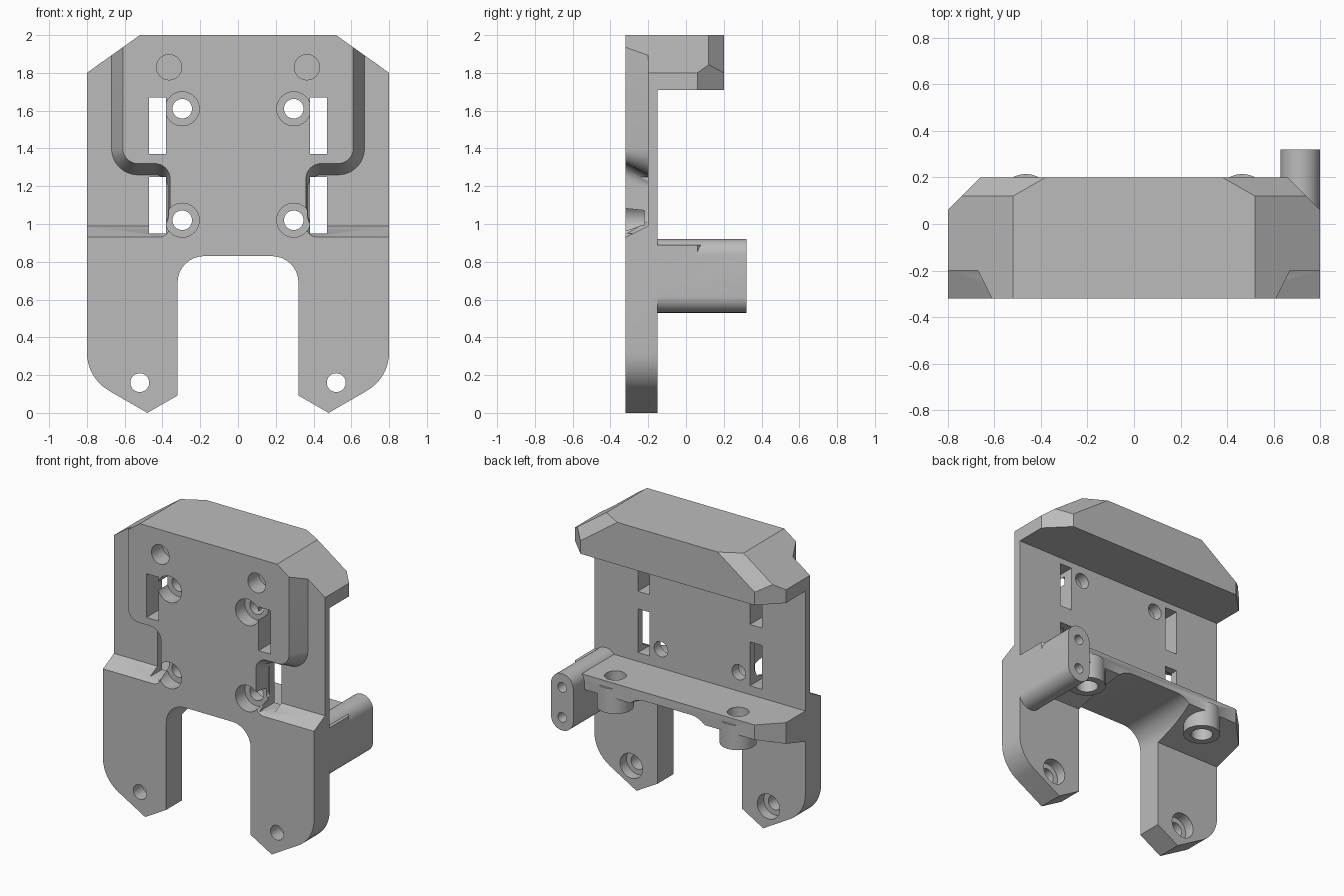
import bpy, bmesh
from math import pi, cos, sin, radians

if "Cube" in bpy.data.objects:
    bpy.data.objects.remove(bpy.data.objects["Cube"], do_unlink=True)

FRONT, BACK, DEEP = -0.32, -0.15, -0.2

grey = bpy.data.materials.new("plain grey")
grey.use_nodes = True
grey.diffuse_color = (0.5, 0.5, 0.5, 1)
grey.node_tree.nodes["Principled BSDF"].inputs["Base Color"].default_value = (0.5, 0.5, 0.5, 1)


def finish(name, bm):
    bmesh.ops.recalc_face_normals(bm, faces=bm.faces)
    mesh = bpy.data.meshes.new(name)
    bm.to_mesh(mesh)
    bm.free()
    mesh.materials.append(grey)
    ob = bpy.data.objects.new(name, mesh)
    bpy.context.scene.collection.objects.link(ob)
    return ob


def loft(name, rings):
    """Closed solid through rings of equal point count."""
    bm = bmesh.new()
    loops = [[bm.verts.new(p) for p in ring] for ring in rings]
    for a, b in zip(loops, loops[1:]):
        for i in range(len(a)):
            j = (i + 1) % len(a)
            bm.faces.new((a[i], a[j], b[j], b[i]))
    bm.faces.new(loops[0])
    bm.faces.new(loops[-1])
    return finish(name, bm)


def prism(name, outline, y0, y1):
    return loft(name, [[(x, y, z) for x, z in outline] for y in (y0, y1)])


def hull(name, points):
    """Convex solid from points mirrored in x."""
    bm = bmesh.new()
    for x, y, z in points:
        for s in (1, -1):
            bm.verts.new((s * x, y, z))
    bmesh.ops.convex_hull(bm, input=bm.verts)
    bmesh.ops.dissolve_limit(bm, angle_limit=0.02, verts=bm.verts, edges=bm.edges)
    return finish(name, bm)


def arc(cx, cz, r, a0, a1, n=8):
    angles = [radians(a0 + (a1 - a0) * i / n) for i in range(n + 1)]
    return [(cx + r * cos(a), cz + r * sin(a)) for a in angles]


def circle(cx, cz, r):
    return arc(cx, cz, r, 0, 360, 32)[:-1]


def upright(name, x, y, r, z0, z1):
    return loft(name, [[(px, py, z) for px, py in circle(x, y, r)] for z in (z0, z1)])


def combine(body, part, operation):
    mod = body.modifiers.new(part.name, "BOOLEAN")
    mod.operation, mod.solver, mod.object = operation, "EXACT", part
    bpy.context.view_layer.objects.active = body
    bpy.ops.object.modifier_apply(modifier=mod.name)
    bpy.data.objects.remove(part, do_unlink=True)


# Main plate with pointed feet
half = [(0.52, 2), (0.8, 1.8)] + arc(0.566, 0.32, 0.234, 0, -60) + [(0.48, 0), (0.32, 0.092)]
bracket = prism("mounting_bracket", half + [(-x, z) for x, z in reversed(half)], FRONT, BACK)

# Overhanging top cap with bevelled corners
cap = hull("top_cap", [
    (0.52, -0.25, 2), (0.8, -0.25, 1.8), (0.8, -0.25, 1.71), (0.8, 0.06, 1.8), (0.8, 0.06, 1.71),
    (0.66, 0.2, 1.71), (0.66, 0.2, 1.8), (0.74, 0.12, 1.843), (0.52, 0.12, 2), (0.38, 0.2, 2)])
combine(bracket, cap, "UNION")

# Rear shelf, thinner toward its edge
shelf = hull("rear_shelf", [
    (0.8, -0.25, 0.89), (0.8, 0.06, 0.89), (0.66, 0.2, 0.89),
    (0.8, -0.25, 0.65), (0.8, 0.06, 0.745), (0.66, 0.2, 0.788)])
combine(bracket, shelf, "UNION")

# Sockets below the shelf
for s in (1, -1):
    combine(bracket, upright("socket", s * 0.465, 0.1, 0.115, 0.68, 0.85), "UNION")

# Rounded side arm
arm = arc(0.715, 0.835, 0.085, 0, 180, 16) + arc(0.715, 0.615, 0.085, 180, 360, 16)
combine(bracket, prism("side_arm", arm, -0.25, 0.32), "UNION")

# Arch between the legs
arch = arc(0.18, 0.69, 0.14, 0, 90)
arch = [(0.32, -0.1)] + arch + [(-x, z) for x, z in reversed(arch)] + [(-0.32, -0.1)]
combine(bracket, prism("arch_cut", arch, -0.5, 0.5), "DIFFERENCE")


def recess(outer_r, step_z, step_r, inner_x, floor):
    """Outline of the side recess at one depth."""
    edge = 0.53 + outer_r
    return ([(1, 2.1), (edge, 2.1)] + arc(0.53, 1.4, outer_r, 0, -90)
            + arc(inner_x + step_r, step_z - step_r, step_r, 90, 180)
            + arc(inner_x + 0.06, floor + 0.06, 0.06, 180, 270) + [(1, floor)])


front_edge = recess(0.08, 1.32, 0.08, 0.36, 0.93)
deep_edge = recess(0.14, 1.26, 0.07, 0.37, 0.99)

for s in (1, -1):
    # Side recesses with flared walls
    rings = [[(s * x, y, z) for x, z in outline] for y, outline in
             ((-0.4, front_edge), (FRONT, front_edge), (DEEP, deep_edge))]
    combine(bracket, loft("recess_cut", rings), "DIFFERENCE")

    # Strap slots and counterbored screw holes
    for z in (1.37, 0.95):
        slot = [(s * 0.38, z), (s * 0.47, z), (s * 0.47, z + 0.3), (s * 0.38, z + 0.3)]
        combine(bracket, prism("slot_cut", slot, -0.5, -0.1), "DIFFERENCE")
    for z in (1.61, 1.02):
        combine(bracket, prism("bore_cut", circle(s * 0.295, z, 0.09), -0.5, -0.22), "DIFFERENCE")
        combine(bracket, prism("hole_cut", circle(s * 0.295, z, 0.052), -0.5, -0.1), "DIFFERENCE")

    # Blind holes near the top
    combine(bracket, prism("blind_cut", circle(s * 0.365, 1.83, 0.067), -0.5, -0.2), "DIFFERENCE")

    # Foot holes, counterbored from behind
    combine(bracket, prism("foot_hole_cut", circle(s * 0.52, 0.16, 0.05), -0.5, 0), "DIFFERENCE")
    combine(bracket, prism("foot_bore_cut", circle(s * 0.52, 0.16, 0.085), -0.22, 0), "DIFFERENCE")

    # Socket holes
    combine(bracket, upright("socket_cut", s * 0.465, 0.1, 0.068, 0.6, 1), "DIFFERENCE")

# Screw holes in the arm end
for z in (0.825, 0.62):
    combine(bracket, prism("arm_hole_cut", circle(0.715, z, 0.033), 0.12, 0.4), "DIFFERENCE")

bpy.ops.object.select_all(action="DESELECT")
bracket.select_set(True)
bpy.context.view_layer.objects.active = bracket
bpy.ops.object.shade_smooth_by_angle(angle=radians(30))
